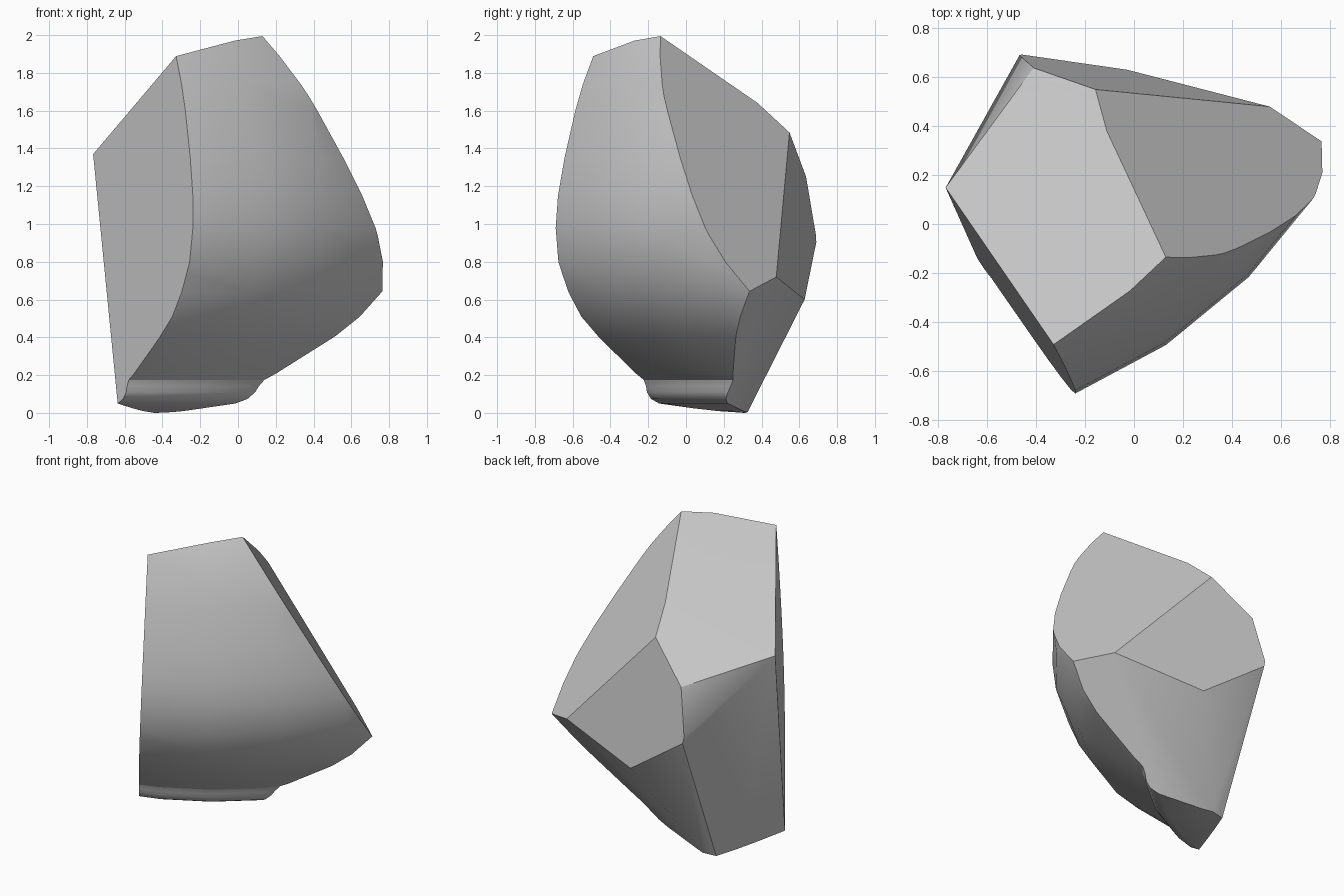
import bpy, bmesh, math
from mathutils import Vector

if "Cube" in bpy.data.objects:
    bpy.data.objects.remove(bpy.data.objects["Cube"])

# Turned wall of the big vessel: (radius, height), 32 sides per full turn
AXIS = (-1.10, 1.36)
PROFILE = [(0, -0.03), (1.24, 0), (1.34, 0.01), (1.58, 0.05), (1.63, 0.075),
           (1.655, 0.11), (1.66, 0.14), (1.675, 0.175), (1.725, 0.21),
           (1.95, 0.40), (2.06, 0.51), (2.14, 0.64), (2.205, 0.80),
           (2.226, 0.98), (2.215, 1.15), (2.178, 1.35), (2.115, 1.60),
           (2.07, 1.74), (2.007, 1.89), (1.945, 2.0), (1.85, 2.17), (0, 2.17)]

# Corners of the broken faces
rim_l, rim_r = (-0.32, -0.49, 1.89), (0.14, -0.14, 2.0)
side_l, foot_l = (-0.76, 0.15, 1.37), (-0.63, -0.14, 0.05)
back_a, back_b = (-0.15, 0.55, 1.485), (-0.40, 0.64, 1.25)
back_c, back_d = (-0.455, 0.685, 0.97), (-0.45, 0.69, 0.90)
right_a, low_a = (0.56, 0.48, 0.72), (-0.02, 0.63, 0.60)
low_b, low_c = (-0.30, 0.31, 0.005), (-0.45, 0.31, 0.0)
CUTS = [(rim_l, rim_r, side_l),       # top
        (back_a, back_b, side_l),     # top, steeper part
        (back_b, back_c, side_l),     # top, steepest part
        (rim_r, back_a, right_a),     # right slope
        (back_a, right_a, low_a),     # back
        (right_a, low_a, low_b),      # underside right
        (low_a, back_d, low_c),       # underside back
        (foot_l, side_l, back_d),     # inner left
        (rim_l, side_l, foot_l)]      # front left

bm = bmesh.new()

# Closed wedge of the turned solid
cols = []
for i in range(10):
    a = math.radians(-101.25 + 11.25 * i)
    cols.append([bm.verts.new((AXIS[0] + r * math.cos(a), AXIS[1] + r * math.sin(a), z))
                 for r, z in PROFILE])
for p, q in zip(cols, cols[1:]):
    for j in range(len(PROFILE) - 1):
        bm.faces.new((p[j], q[j], q[j + 1], p[j + 1]))
bm.faces.new(cols[0])
bm.faces.new(cols[-1][::-1])
bmesh.ops.remove_doubles(bm, verts=bm.verts, dist=1e-5)
bmesh.ops.recalc_face_normals(bm, faces=bm.faces)

# Break the wedge along each flat face and cap the opening
inside = Vector((-0.05, 0.0, 0.95))
for pts in CUTS:
    a, b, c = map(Vector, pts)
    n = (b - a).cross(c - a).normalized()
    if n.dot(inside - a) > 0:
        n.negate()
    bmesh.ops.bisect_plane(bm, geom=bm.verts[:] + bm.edges[:] + bm.faces[:],
                           dist=1e-5, plane_co=a, plane_no=n, clear_outer=True)
    bmesh.ops.holes_fill(bm, edges=[e for e in bm.edges if e.is_boundary], sides=0)
bmesh.ops.remove_doubles(bm, verts=bm.verts, dist=1e-4)
bmesh.ops.recalc_face_normals(bm, faces=bm.faces)

# Centre on x and y, stand on the ground
lo = [min(v.co[k] for v in bm.verts) for k in range(3)]
hi = [max(v.co[k] for v in bm.verts) for k in range(3)]
bmesh.ops.translate(bm, verts=bm.verts,
                    vec=(-(lo[0] + hi[0]) / 2, -(lo[1] + hi[1]) / 2, -lo[2]))

mesh = bpy.data.meshes.new("vessel_shard")
bm.to_mesh(mesh)
bm.free()
shard = bpy.data.objects.new("vessel_shard", mesh)
bpy.context.collection.objects.link(shard)
bpy.context.view_layer.objects.active = shard
shard.select_set(True)
bpy.ops.object.shade_smooth_by_angle(angle=math.radians(30))
